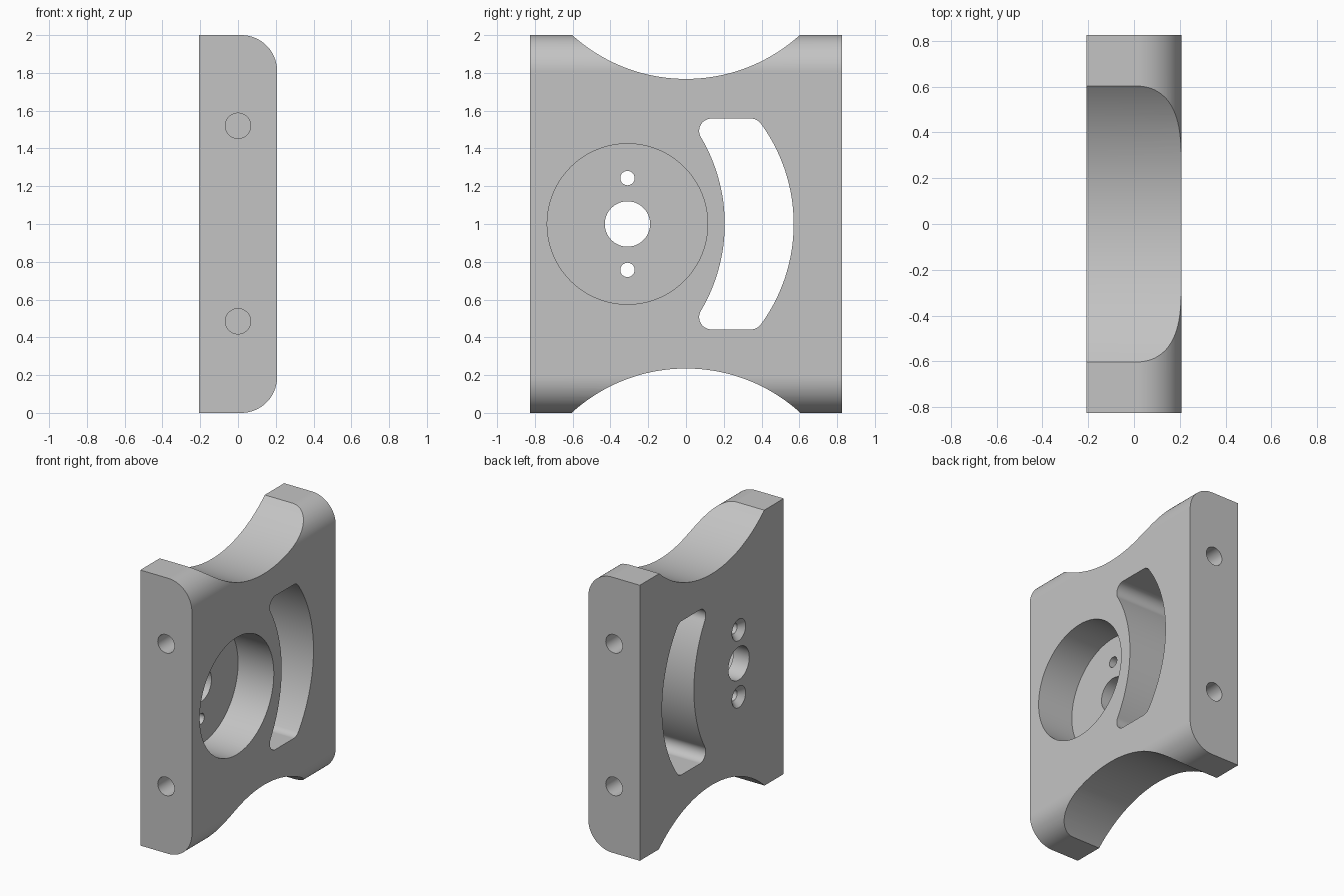
import bpy, bmesh
from math import sin, cos, sqrt, pi, atan2, radians
from mathutils import Vector

default = bpy.data.objects.get("Cube")
if default:
    bpy.data.objects.remove(default)

HX, HY, H = 0.207, 0.825, 2.0      # half thickness, half width, height
MID = H / 2
BORE_Y = -0.31

grey = bpy.data.materials.new("plain_grey")
grey.use_nodes = True
colour = (0.55, 0.55, 0.55, 1)
grey.diffuse_color = colour
grey.node_tree.nodes["Principled BSDF"].inputs["Base Color"].default_value = colour


def arc(cx, cy, r, a0, a1, n):
    """Points along an arc, both ends included."""
    return [(cx + r * cos(a0 + (a1 - a0) * i / n),
             cy + r * sin(a0 + (a1 - a0) * i / n)) for i in range(n + 1)]


def loft(name, rings):
    """Closed solid through rings of equal length."""
    bm = bmesh.new()
    loops = [[bm.verts.new(p) for p in ring] for ring in rings]
    for a, b in zip(loops, loops[1:]):
        for i in range(len(a)):
            j = (i + 1) % len(a)
            bm.faces.new((a[i], a[j], b[j], b[i]))
    bm.faces.new(loops[0])
    bm.faces.new(loops[-1])
    bmesh.ops.recalc_face_normals(bm, faces=bm.faces)
    mesh = bpy.data.meshes.new(name)
    bm.to_mesh(mesh)
    bm.free()
    obj = bpy.data.objects.new(name, mesh)
    bpy.context.collection.objects.link(obj)
    return obj


def along_x(name, outline, x0, x1):
    return loft(name, [[(x, y, z) for y, z in outline] for x in (x0, x1)])


def circle(cy, cz, r, n=64):
    return arc(cy, cz, r, 0, 2 * pi, n)[:-1]


# Plate: side profile with two rounded corners, extruded across the width
R = 0.19
profile = [(-HX, 0)] + arc(HX - R, R, R, -pi / 2, 0, 24) \
    + arc(HX - R, H - R, R, 0, pi / 2, 24) + [(-HX, H)]
plate = loft("bracket_plate", [[(x, y, z) for x, z in profile] for y in (-HY, HY)])
plate.data.materials.append(grey)

cutters = []

# Scallops in the top and bottom edges
SR = 0.898
for name, cz in (("top_scallop", 1.768 + SR), ("bottom_scallop", 0.235 - SR)):
    cutters.append(along_x(name, circle(0, cz, SR, 192), -0.5, 0.5))

# Round pocket with a central bore
cutters.append(along_x("round_pocket", circle(BORE_Y, MID, 0.425, 96), -0.08, 0.5))
cutters.append(along_x("centre_bore", circle(BORE_Y, MID, 0.12), -0.5, 0))

# Screw holes, countersunk from the rear face
for side in (-1, 1):
    z = MID + 0.243 * side
    steps = ((-HX - 0.02, 0.098), (-HX + 0.04, 0.038), (0, 0.038))
    cutters.append(loft("screw_hole", [[(x, a, b) for a, b in circle(BORE_Y, z, r, 48)]
                                       for x, r in steps]))

# Curved slot with filleted corners, mirrored about mid height
AR, FR, TOP = 0.9, 0.065, 0.558
inner_c, outer_c = 0.205 - AR, 0.57 - AR
fz = TOP - FR
in_y = inner_c + sqrt((AR + FR) ** 2 - fz ** 2)
out_y = outer_c + sqrt((AR - FR) ** 2 - fz ** 2)
in_a = atan2(fz, in_y - inner_c)
out_a = atan2(fz, out_y - outer_c)
upper = arc(outer_c, 0, AR, 0, out_a, 24)[:-1] \
    + arc(out_y, fz, FR, out_a, pi / 2, 10) \
    + arc(in_y, fz, FR, pi / 2, pi + in_a, 16) \
    + arc(inner_c, 0, AR, in_a, 0, 24)[1:]
lower = [(y, -z) for y, z in reversed(upper[1:-1])]
slot = [(y, MID + z) for y, z in upper + lower]
cutters.append(along_x("curved_slot", slot, -0.5, 0.5))

# Blind mounting holes in both narrow sides
for side in (-1, 1):
    for z in (0.485, 1.52):
        cutters.append(loft("mounting_hole", [[(a, y, b) for a, b in circle(0, z, 0.067, 48)]
                                              for y in (side * (HY - 0.25), side * 1.0)]))

# Cut everything, then keep the result as one clean mesh
for cutter in cutters:
    cutter.hide_render = True
    mod = plate.modifiers.new(cutter.name, "BOOLEAN")
    mod.operation = "DIFFERENCE"
    mod.solver = "EXACT"
    mod.object = cutter
graph = bpy.context.evaluated_depsgraph_get()
result = bpy.data.meshes.new_from_object(plate.evaluated_get(graph))
plate.modifiers.clear()
plate.data = result
result.name = "bracket_plate"
for cutter in cutters:
    bpy.data.objects.remove(cutter)

# Smooth curved walls, crisp edges, flat broad faces
bpy.ops.object.select_all(action="DESELECT")
plate.select_set(True)
bpy.context.view_layer.objects.active = plate
bpy.ops.object.shade_smooth_by_angle(angle=radians(25))
weights = plate.modifiers.new("flat_faces", "WEIGHTED_NORMAL")
weights.keep_sharp = True
weights.weight = 100
